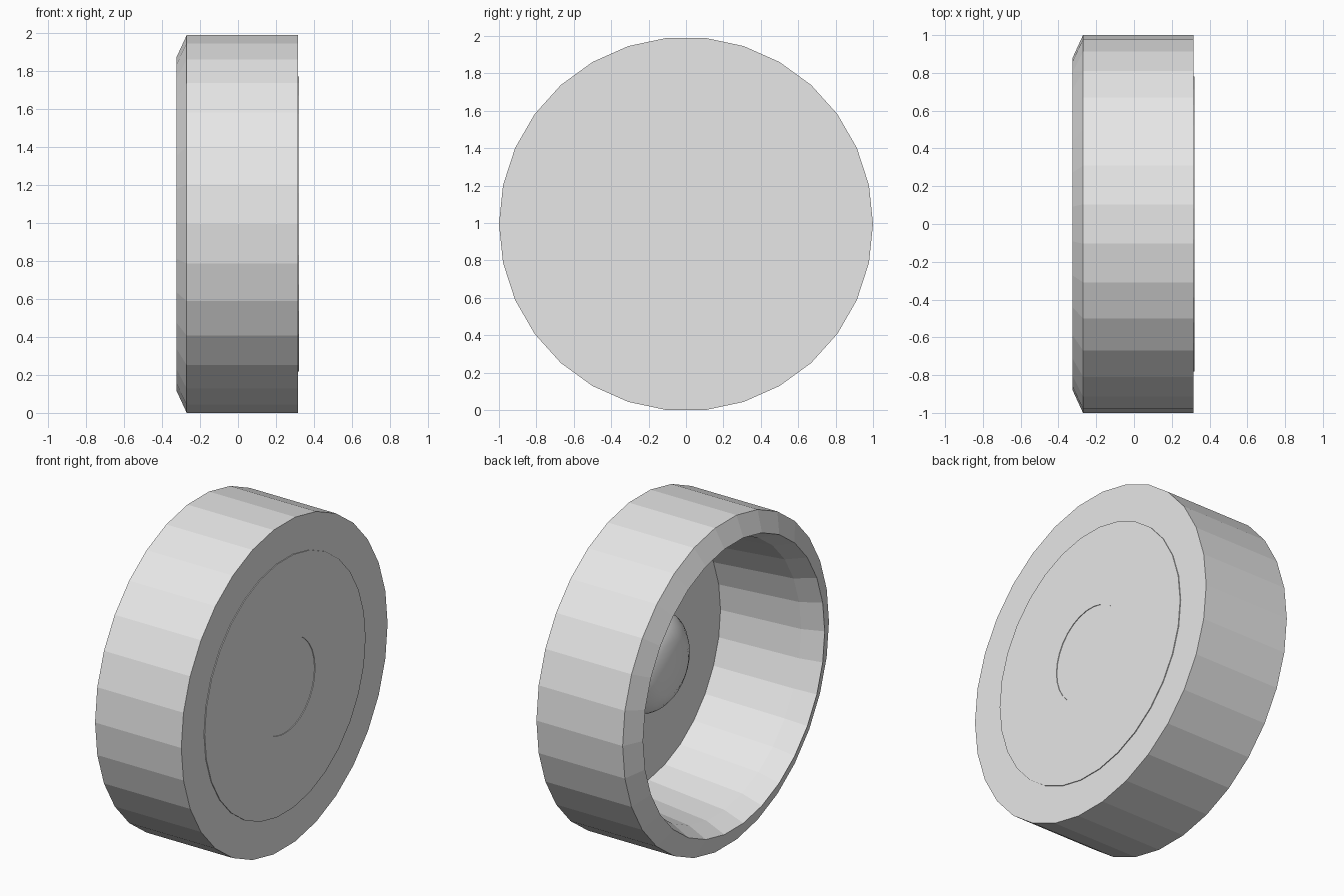
import bpy
import bmesh
from math import cos, sin, pi, radians

if "Cube" in bpy.data.objects:
    bpy.data.objects.remove(bpy.data.objects["Cube"], do_unlink=True)

SIDES = 30
CENTRE_Z = cos(pi / SIDES)   # wheel rests on a flat facet

grey = bpy.data.materials.new("light_grey")
grey.use_nodes = True
grey.diffuse_color = (0.8, 0.8, 0.8, 1)
grey.node_tree.nodes["Principled BSDF"].inputs["Base Color"].default_value = (0.8, 0.8, 0.8, 1)


def lathe(name, profile, closed=False, smooth=False):
    """Turn (x, radius) points around the x axis; open ends are capped."""
    bm = bmesh.new()
    rings = []
    for x, r in profile:
        angles = [2 * pi * i / SIDES for i in range(SIDES)]
        rings.append([bm.verts.new((x, r * cos(a), r * sin(a))) for a in angles])
    pairs = list(zip(rings, rings[1:]))
    if closed:
        pairs.append((rings[-1], rings[0]))
    else:
        bm.faces.new(rings[0])
        bm.faces.new(rings[-1])
    for a, b in pairs:
        for i in range(SIDES):
            j = (i + 1) % SIDES
            bm.faces.new((a[i], a[j], b[j], b[i]))
    bmesh.ops.recalc_face_normals(bm, faces=bm.faces)
    mesh = bpy.data.meshes.new(name)
    bm.to_mesh(mesh)
    bm.free()
    mesh.materials.append(grey)
    obj = bpy.data.objects.new(name, mesh)
    obj.location.z = CENTRE_Z
    bpy.context.collection.objects.link(obj)
    if smooth:
        bpy.ops.object.select_all(action="DESELECT")
        obj.select_set(True)
        bpy.context.view_layer.objects.active = obj
        bpy.ops.object.shade_smooth_by_angle(angle=radians(35))
    return obj


# Tyre ring with a chamfered outer lip and a flared opening
lathe("tyre_ring", [(0.315, 1.0), (-0.27, 1.0), (-0.325, 0.88),
                    (-0.2, 0.83), (0.315, 0.78)], closed=True)

# Thin wheel disc, slightly proud, with a shallow round recess
lathe("wheel_disc", [(0.312, 0.78), (0.32, 0.78), (0.32, 0.29), (0.316, 0.29)])

# Domed hub inside the wheel
lathe("hub", [(0.314, 0.29), (0.2, 0.29), (0.17, 0.27), (0.135, 0.23),
              (0.095, 0.16)], smooth=True)
